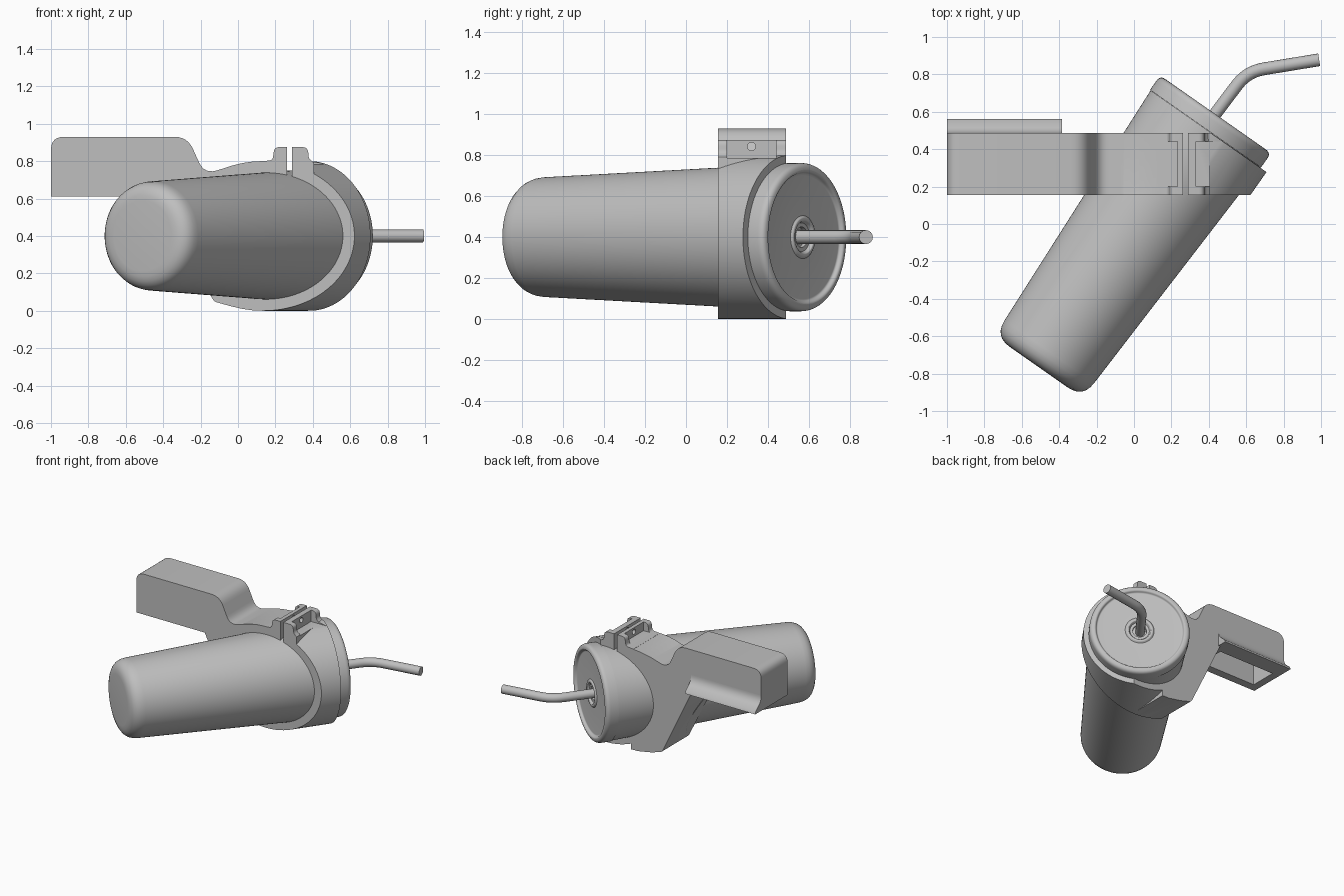
import bpy, bmesh, math
from mathutils import Vector, Matrix

cube = bpy.data.objects.get("Cube")
if cube:
    bpy.data.objects.remove(cube, do_unlink=True)

grey = bpy.data.materials.new("light_grey")
grey.use_nodes = True
COLOUR = (0.52, 0.52, 0.52, 1)
grey.diffuse_color = COLOUR
grey.node_tree.nodes["Principled BSDF"].inputs["Base Color"].default_value = COLOUR

# Cup axis: lies flat, turned in plan
BASE = Vector((-0.51, -0.765, 0.40))
TURN = math.radians(55)
AXIS = Vector((math.cos(TURN), math.sin(TURN), 0))
PLACE = Matrix.Translation(BASE) @ AXIS.to_track_quat('Z', 'Y').to_matrix().to_4x4()
FRONT, BACK = 0.155, 0.487


def add(name, bm):
    bmesh.ops.recalc_face_normals(bm, faces=bm.faces)
    mesh = bpy.data.meshes.new(name)
    bm.to_mesh(mesh)
    bm.free()
    mesh.materials.append(grey)
    obj = bpy.data.objects.new(name, mesh)
    bpy.context.collection.objects.link(obj)
    return obj


def activate(obj):
    bpy.ops.object.select_all(action='DESELECT')
    obj.select_set(True)
    bpy.context.view_layer.objects.active = obj


def smooth(obj, angle=30):
    activate(obj)
    bpy.ops.object.shade_smooth_by_angle(angle=math.radians(angle))


def rounded(points, steps=6):
    """Round the corners of (a, b, radius) points."""
    out = []
    for i, (a, b, r) in enumerate(points):
        p = Vector((a, b))
        if not r:
            out.append(p)
            continue
        q = Vector(points[i - 1][:2])
        n = Vector(points[(i + 1) % len(points)][:2])
        s, e = p + (q - p).normalized() * r, p + (n - p).normalized() * r
        for k in range(steps + 1):
            t = k / steps
            out.append(s * (1 - t) ** 2 + p * 2 * t * (1 - t) + e * t * t)
    return out


def prism(name, points, axis, lo, hi):
    """Extrude a rounded outline along x or y."""
    bm = bmesh.new()
    place = (lambda p: (lo, p.x, p.y)) if axis == 'x' else (lambda p: (p.x, lo, p.y))
    face = bm.faces.new([bm.verts.new(place(p)) for p in rounded(points)])
    new = bmesh.ops.extrude_face_region(bm, geom=[face])["geom"]
    move = Vector((hi - lo, 0, 0)) if axis == 'x' else Vector((0, hi - lo, 0))
    bmesh.ops.translate(bm, verts=[v for v in new if isinstance(v, bmesh.types.BMVert)], vec=move)
    return add(name, bm)


def box(name, x0, x1, y0, y1, z0, z1):
    return prism(name, [(x0, z0, 0), (x1, z0, 0), (x1, z1, 0), (x0, z1, 0)], 'y', y0, y1)


def lathe(name, points, steps=96):
    """Spin a (radius, height, rounding) profile about the cup axis."""
    bm = bmesh.new()
    verts = [bm.verts.new((p.x, 0, p.y)) for p in rounded(points)]
    edges = [bm.edges.new(pair) for pair in zip(verts, verts[1:])]
    bmesh.ops.spin(bm, geom=verts + edges, cent=(0, 0, 0), axis=(0, 0, 1),
                   angle=math.tau, steps=steps, use_merge=True)
    bmesh.ops.remove_doubles(bm, verts=bm.verts, dist=1e-5)
    bm.transform(PLACE)
    return add(name, bm)


def combine(obj, other, operation):
    mod = obj.modifiers.new(operation.lower(), 'BOOLEAN')
    mod.operation, mod.solver, mod.object = operation, 'EXACT', other
    activate(obj)
    bpy.ops.object.modifier_apply(modifier=mod.name)
    bpy.data.objects.remove(other, do_unlink=True)


# Tapered cup with a rounded base
smooth(lathe("cup", [(0, 0, 0), (0.288, 0, 0.1), (0.358, 1.555, 0), (0, 1.555, 0)]))

# Lid with raised rim, recessed top and ring around the straw hole
smooth(lathe("lid", [(0, 1.54, 0), (0.345, 1.54, 0), (0.345, 1.556, 0), (0.362, 1.556, 0),
                     (0.362, 1.65, 0.035), (0.32, 1.65, 0.01), (0.31, 1.63, 0.008),
                     (0.105, 1.63, 0), (0.095, 1.64, 0.004), (0.08, 1.64, 0.004),
                     (0.07, 1.622, 0), (0.05, 1.622, 0), (0.05, 1.60, 0), (0, 1.60, 0)]))

# Bent straw
curve = bpy.data.curves.new("straw", 'CURVE')
curve.dimensions = '3D'
curve.bevel_depth, curve.bevel_resolution, curve.use_fill_caps = 0.034, 6, True
path = rounded([(0.39, 0.53, 0), (0.605, 0.815, 0.09), (0.99, 0.878, 0)])
line = curve.splines.new('POLY')
line.points.add(len(path) - 1)
for point, p in zip(line.points, path):
    point.co = (p.x, p.y, BASE.z, 1)
curve.materials.append(grey)
straw = bpy.data.objects.new("straw", curve)
bpy.context.collection.objects.link(straw)
activate(straw)
bpy.ops.object.convert(target='MESH')
smooth(straw, 40)

# Clamp band around the cup
clamp = lathe("clamp_and_handle", [(0, 0.4, 0), (0.4, 0.4, 0), (0.4, 1.553, 0), (0, 1.553, 0)])
bm = bmesh.new()
bm.from_mesh(clamp.data)
cut = bmesh.ops.bisect_plane(bm, geom=bm.verts[:] + bm.edges[:] + bm.faces[:],
                             plane_co=(-0.135, 0, 0.06), plane_no=(-0.55, 0, -0.27), clear_outer=True)
bmesh.ops.holes_fill(bm, edges=[e for e in cut["geom_cut"] if isinstance(e, bmesh.types.BMEdge)])
bmesh.ops.recalc_face_normals(bm, faces=bm.faces)
bm.to_mesh(clamp.data)
bm.free()

# Handle arm and grip, running into the band
handle = prism("handle", [(-1, 0.61, 0), (-1, 0.93, 0.07), (-0.27, 0.93, 0.07), (-0.18, 0.73, 0.07),
                          (0.0, 0.785, 0.08), (0.14, 0.80, 0), (0.14, 0.001, 0), (0.08, 0.002, 0),
                          (-0.03, 0.022, 0), (-0.13, 0.05, 0.02), (-0.4, 0.61, 0)], 'y', 0.0, 0.6)
combine(clamp, handle, 'UNION')

# Bolt tabs on top of the band
tabs = prism("tabs", [(0.12, 0.7, 0), (0.12, 0.799, 0), (0.185, 0.805, 0.02), (0.195, 0.875, 0.025),
                      (0.374, 0.875, 0.03), (0.378, 0.815, 0.015), (0.405, 0.79, 0),
                      (0.405, 0.7, 0)], 'y', 0.05, 0.55)
combine(clamp, tabs, 'UNION')
combine(clamp, box("slab", -2, 2, FRONT, BACK, -1, 2), 'INTERSECT')

# Split between the tabs, bolt seats, grip pocket and bolt hole
for cutter in [box("split", 0.262, 0.289, 0, 1, 0.70, 1),
               box("seat_a", 0.16, 0.232, 0.2, 0.44, 0.806, 1),
               box("seat_b", 0.332, 0.5, 0.2, 0.44, 0.785, 1),
               box("pocket", -0.94, -0.45, 0.22, 0.43, 0.5, 0.78)]:
    combine(clamp, cutter, 'DIFFERENCE')
bm = bmesh.new()
bmesh.ops.create_cone(bm, cap_ends=True, segments=24, radius1=0.02, radius2=0.02, depth=0.3,
                      matrix=Matrix.Translation((0.275, 0.32, 0.842)) @ Matrix.Rotation(math.pi / 2, 4, 'Y'))
combine(clamp, add("bolt_hole", bm), 'DIFFERENCE')
smooth(clamp, 25)

# Flared lip along the back of the grip
smooth(prism("grip_lip", [(0.47, 0.61, 0), (0.562, 0.61, 0), (0.555, 0.63, 0), (0.487, 0.69, 0.04),
                          (0.487, 0.75, 0), (0.47, 0.75, 0)], 'x', -1, -0.385))
